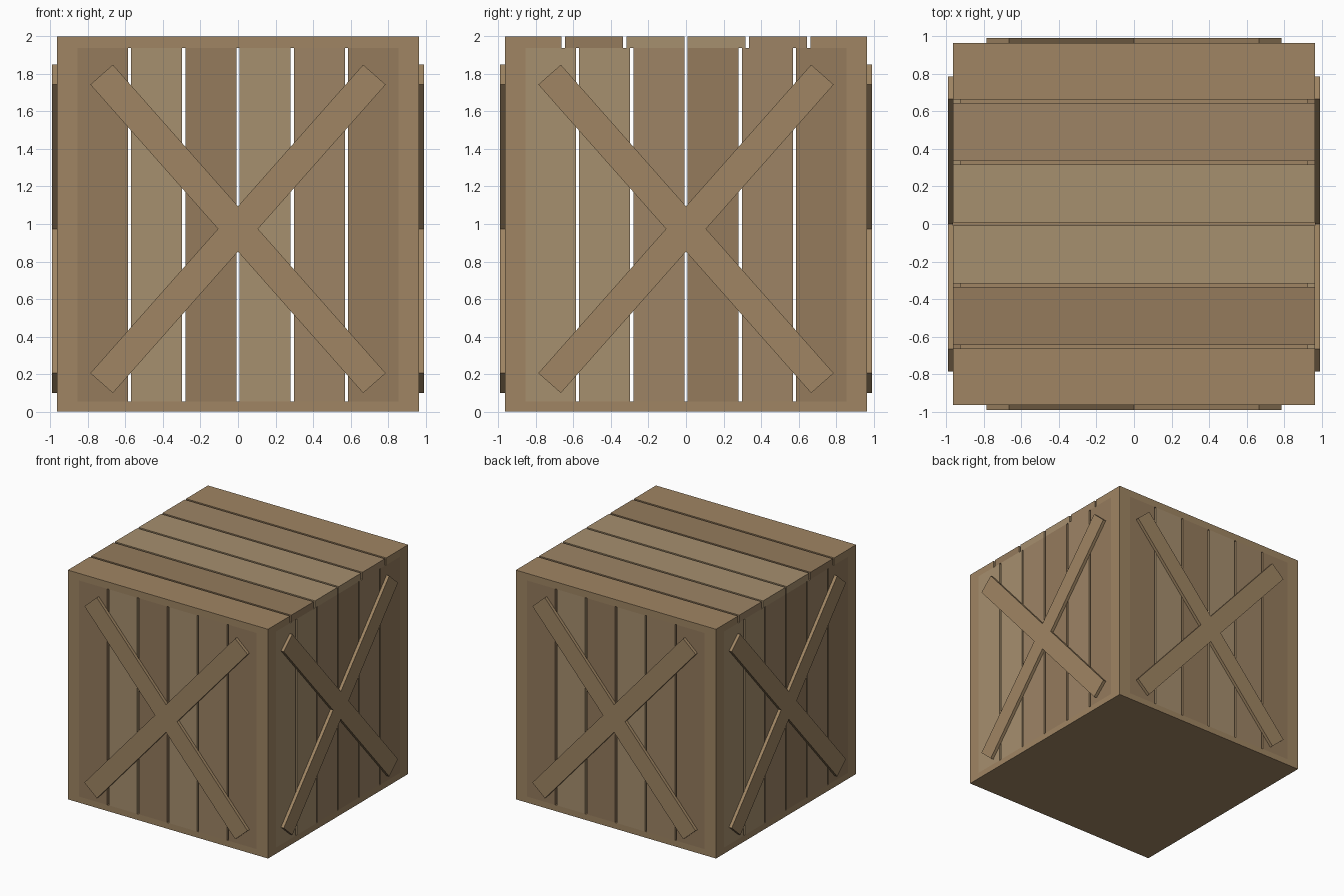
import bpy
from math import atan2, hypot, pi
from mathutils import Matrix

if "Cube" in bpy.data.objects:
    bpy.data.objects.remove(bpy.data.objects["Cube"])

B = 0.966            # half width of the crate body
FLOOR, LID = 0.053, 1.938
WALL = 0.042         # plank thickness
POST = 0.11


def material(name, r, g, b):
    m = bpy.data.materials.new(name)
    m.diffuse_color = (*[(c / 255) ** 2.2 for c in (r, g, b)], 1)
    m.use_nodes = True
    m.node_tree.nodes["Principled BSDF"].inputs["Base Color"].default_value = m.diffuse_color
    return m


FRAME = material("frame_wood", 158, 132, 99)
LIGHT = material("light_wood", 165, 142, 110)
MID = material("mid_wood", 156, 131, 101)
DARK = material("dark_wood", 147, 122, 93)


def box(name, lo, hi, mat, turn=0.0, roll=0.0):
    """Box between two corners; roll spins it about its own y axis, turn about world z."""
    size = [h - l for l, h in zip(lo, hi)]
    mid = [(h + l) / 2 for l, h in zip(lo, hi)]
    bpy.ops.mesh.primitive_cube_add(size=1)
    ob = bpy.context.object
    ob.name = name
    ob.data.transform(Matrix.Rotation(turn, 4, 'Z') @ Matrix.Translation(mid)
                      @ Matrix.Rotation(roll, 4, 'Y') @ Matrix.Diagonal((*size, 1)))
    ob.data.materials.append(mat)
    return ob


# Floor slab
box("floor", (-B, -B, 0), (B, B, FLOOR), FRAME)

# Lid planks running along x
pitch, gap = 0.327, 0.018
lid_mats = [FRAME, DARK, LIGHT, LIGHT, MID, FRAME]
for i, mat in enumerate(lid_mats):
    y0 = -B if i == 0 else (i - 3) * pitch + gap / 2
    y1 = B if i == 5 else (i - 2) * pitch - gap / 2
    box("lid_plank", (-B, y0, LID), (B, y1, 2), mat)

# Corner posts
for sx in (-1, 1):
    for sy in (-1, 1):
        x, y = sx * (B - POST / 2), sy * (B - POST / 2)
        box("corner_post", (x - POST / 2, y - POST / 2, FLOOR),
            (x + POST / 2, y + POST / 2, LID), FRAME)

# Four walls: vertical planks plus a crossed brace, built at the front and turned
walls = {"front": (0, [DARK, LIGHT, DARK, LIGHT, MID, DARK]),
         "right": (pi / 2, [LIGHT, LIGHT, MID, DARK, MID, DARK]),
         "back": (pi, [DARK, LIGHT, DARK, LIGHT, MID, DARK]),
         "left": (-pi / 2, [LIGHT, LIGHT, MID, DARK, MID, DARK])}
pitch, gap = 0.289, 0.017
dx, dz = 1.455, 1.645
for side, (turn, mats) in walls.items():
    for i, mat in enumerate(mats):
        x0 = POST - B if i == 0 else (i - 3) * pitch + gap / 2
        x1 = B - POST if i == 5 else (i - 2) * pitch - gap / 2
        box(side + "_plank", (x0, -B, FLOOR), (x1, WALL - B, LID), mat, turn)
    half, zc = hypot(dx, dz) / 2, 0.974
    for s in (-1, 1):
        box(side + "_cross_brace", (-half, -0.993, zc - 0.08),
            (half, -B, zc + 0.08), FRAME, turn, s * atan2(dz, dx))
